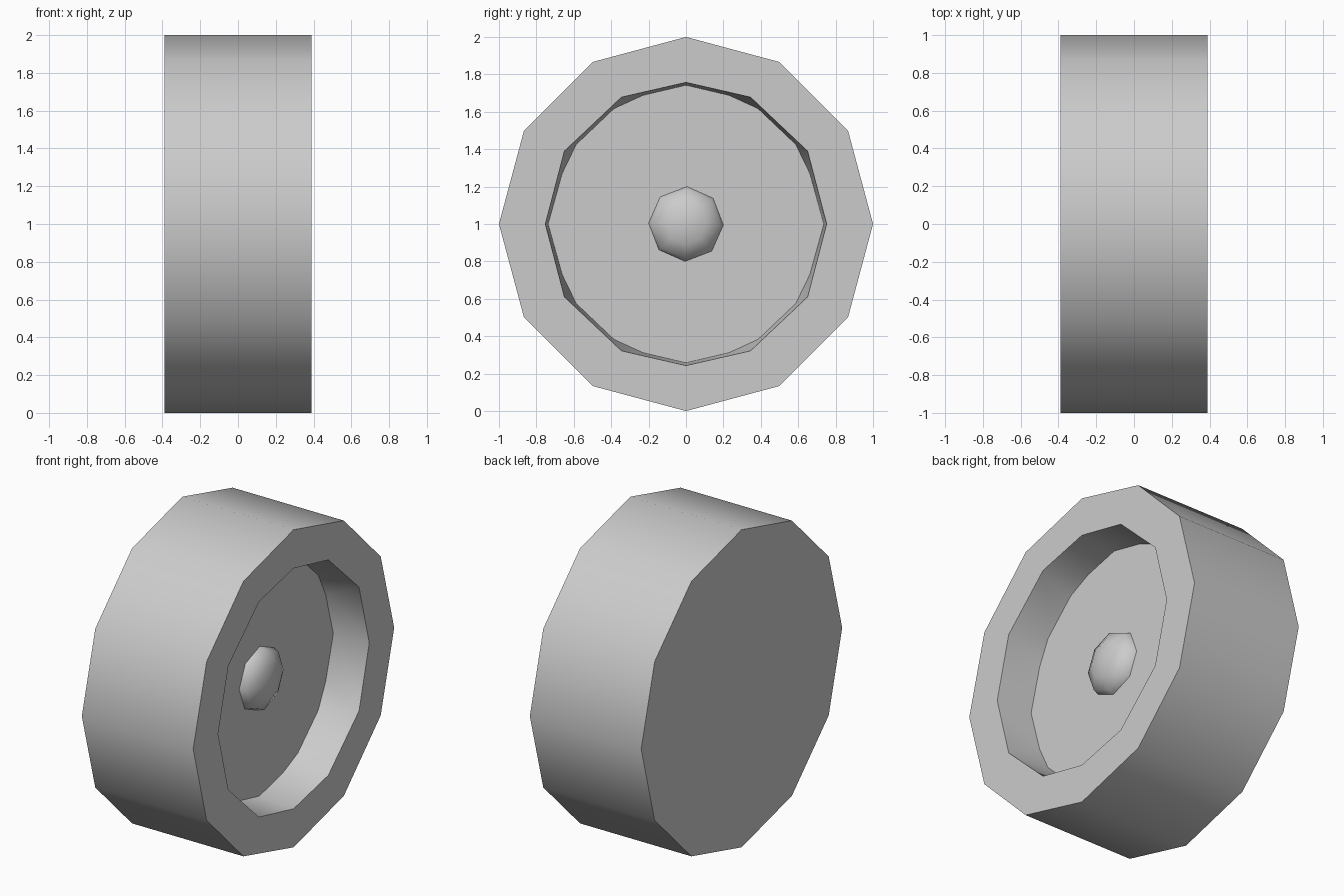
import bpy
import bmesh
from math import sin, cos, pi, radians

cube = bpy.data.objects.get("Cube")
if cube:
    bpy.data.objects.remove(cube, do_unlink=True)

HALF_WIDTH = 0.388
FLOOR_X = HALF_WIDTH - 0.24

grey = bpy.data.materials.new("light_grey")
grey.use_nodes = True
colour = (0.6, 0.6, 0.6, 1)
grey.diffuse_color = colour
grey.node_tree.nodes["Principled BSDF"].inputs["Base Color"].default_value = colour


def polygon(sides, radius, turn=0.0):
    """Regular polygon as (y, z) points, clockwise from the top."""
    return [(radius * sin(2 * pi * i / sides + turn),
             radius * cos(2 * pi * i / sides + turn)) for i in range(sides)]


def mirrored(quarter):
    """Close a quarter outline (top to side) by mirroring it twice."""
    half = quarter + [(y, -z) for y, z in reversed(quarter[:-1])]
    return half + [(-y, z) for y, z in reversed(half[1:-1])]


def ring(bm, points, x):
    return [bm.verts.new((x, y, z + 1)) for y, z in points]


def bridge(bm, a, b):
    for i in range(len(a)):
        j = (i + 1) % len(a)
        bm.faces.new((a[i], a[j], b[j], b[i]))


def finish(bm, name, angle):
    bmesh.ops.recalc_face_normals(bm, faces=bm.faces)
    mesh = bpy.data.meshes.new(name)
    bm.to_mesh(mesh)
    bm.free()
    mesh.materials.append(grey)
    obj = bpy.data.objects.new(name, mesh)
    bpy.context.collection.objects.link(obj)
    bpy.ops.object.select_all(action='DESELECT')
    obj.select_set(True)
    bpy.context.view_layer.objects.active = obj
    bpy.ops.object.shade_smooth_by_angle(angle=radians(angle))


# Wheel: twelve-sided tread, closed back, recessed face
bm = bmesh.new()
back = ring(bm, polygon(12, 1), -HALF_WIDTH)
front = ring(bm, polygon(12, 1), HALF_WIDTH)
rim = ring(bm, mirrored([(0, 0.757), (0.345, 0.678), (0.65, 0.39), (0.752, 0)]),
           HALF_WIDTH)
floor = ring(bm, mirrored([(0, 0.742), (0.23, 0.688), (0.385, 0.617),
                           (0.587, 0.425), (0.662, 0.27), (0.737, 0)]), FLOOR_X)
bm.faces.new(back)
bridge(bm, back, front)
bridge(bm, front, rim)
bm.faces.new(floor)

# Recess wall: each slanted rim corner splits into two floor corners
half_owner = [0, 1, 1, 2, 2, 3, 4, 4, 5, 5]
owner = half_owner + [k + 6 for k in half_owner]
for i in range(len(floor)):
    j = (i + 1) % len(floor)
    a, b = rim[owner[i]], rim[owner[j]]
    bm.faces.new((floor[i], floor[j], a) if a == b else (floor[i], floor[j], b, a))
finish(bm, "wheel", 40)

# Hub cap: low eight-sided dome
bm = bmesh.new()
rings = [ring(bm, polygon(8, r, 0.025), FLOOR_X + h)
         for r, h in ((0.2, 0), (0.185, 0.04), (0.11, 0.08))]
for lower, upper in zip(rings, rings[1:]):
    bridge(bm, lower, upper)
tip = bm.verts.new((FLOOR_X + 0.1, 0, 1))
top = rings[-1]
for i in range(8):
    bm.faces.new((top[i], top[(i + 1) % 8], tip))
finish(bm, "hub_cap", 60)
